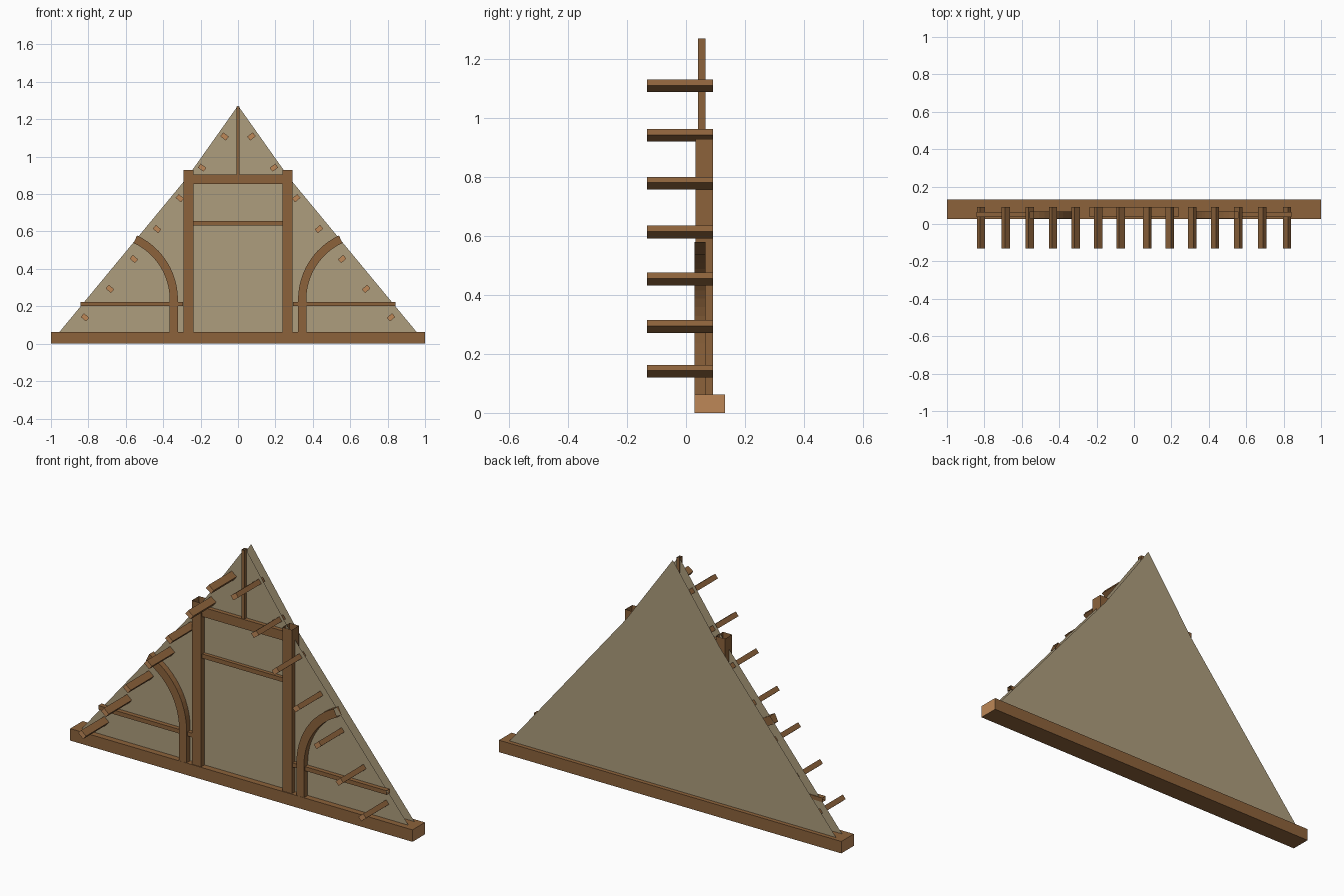
import bpy, bmesh, math

if "Cube" in bpy.data.objects:
    bpy.data.objects.remove(bpy.data.objects["Cube"])


def material(name, rgb):
    m = bpy.data.materials.new(name)
    m.diffuse_color = (*rgb, 1.0)
    m.use_nodes = True
    m.node_tree.nodes["Principled BSDF"].inputs["Base Color"].default_value = m.diffuse_color
    return m


WOOD = material("brown_timber", (0.265, 0.124, 0.044))
END = material("pale_end_grain", (0.51, 0.245, 0.096))
PLASTER = material("khaki_plaster", (0.42, 0.337, 0.205))


def prism(name, outline, y0, y1, mats=(WOOD,), end_axis=None, open_edges=()):
    """Extrude an x-z outline from y0 to y1; faces along end_axis get end grain,
    sides on the outline edges listed in open_edges are left open."""
    bm = bmesh.new()
    a = [bm.verts.new((x, y0, z)) for x, z in outline]
    bm.faces.new(a)
    if y1 > y0:
        b = [bm.verts.new((x, y1, z)) for x, z in outline]
        bm.faces.new(b[::-1])
        n = len(a)
        sides = [bm.faces.new((a[i], b[i], b[(i + 1) % n], a[(i + 1) % n]))
                 for i in range(n)]
        bmesh.ops.recalc_face_normals(bm, faces=bm.faces[:])
        bmesh.ops.delete(bm, geom=[sides[i] for i in open_edges], context="FACES_ONLY")
    bm.normal_update()
    if end_axis is not None:
        for f in bm.faces:
            f.material_index = int(abs(f.normal[end_axis]) > 0.9)
    me = bpy.data.meshes.new(name)
    bm.to_mesh(me)
    bm.free()
    for m in mats:
        me.materials.append(m)
    ob = bpy.data.objects.new(name, me)
    bpy.context.collection.objects.link(ob)
    return ob


def beam(name, x0, x1, y0, y1, z0, z1, **kw):
    return prism(name, [(x0, z0), (x1, z0), (x1, z1), (x0, z1)], y0, y1, **kw)


UPRIGHT, LEVEL = (0, 2), (1, 3)  # open ends of hollow posts and rails

# Sill with pale cut ends
beam("sill_beam", -1, 1, 0.028, 0.132, 0, 0.063, mats=(WOOD, END), end_axis=0)

# Gable infill: two thin sheets with a slight change of roof pitch
GABLE = [(-0.957, 0.06), (0.957, 0.06), (0.275, 0.885), (0, 1.273), (-0.275, 0.885)]
prism("gable_panel_front", GABLE, 0.06, 0.06, mats=(PLASTER,))
prism("gable_panel_back", GABLE, 0.11, 0.11, mats=(PLASTER,))

# Central frame
beam("collar_beam", -0.238, 0.238, 0.038, 0.09, 0.855, 0.905, open_edges=LEVEL)
beam("middle_rail", -0.238, 0.238, 0.041, 0.068, 0.633, 0.656, open_edges=LEVEL)
beam("king_post", -0.008, 0.008, 0.041, 0.066, 0.905, 1.269, open_edges=UPRIGHT)

# Brace outline: straight leg, then an arc leaning outwards
CX, CZ, R_OUT, R_IN, SWEEP, STEPS = 0.70, 0.235, 0.379, 0.335, 65, 12


def arc(r):
    angles = [math.radians(SWEEP * i / STEPS) for i in range(STEPS + 1)]
    return [(CX - r * math.cos(a), CZ + r * math.sin(a)) for a in angles]


outer = [(CX - R_OUT, 0.06)] + arc(R_OUT)
inner = arc(R_IN)[::-1] + [(CX - R_IN, 0.06)]
brace = outer + inner
BRACE_ENDS = (len(outer) - 1, len(brace) - 1)

# Purlin centres down the slope
PURLINS = [(0.072, 1.108), (0.192, 0.941), (0.311, 0.778), (0.433, 0.613),
           (0.557, 0.453), (0.685, 0.293), (0.818, 0.141)]

for side, s in (("left", -1), ("right", 1)):
    beam(f"post_{side}", *sorted((s * 0.238, s * 0.292)), 0.032, 0.091, 0.06, 0.928,
         open_edges=UPRIGHT)
    beam(f"low_rail_{side}", *sorted((s * 0.293, s * 0.842)), 0.037, 0.064,
         0.202, 0.224, open_edges=LEVEL)
    prism(f"curved_brace_{side}", [(s * x, z) for x, z in brace], 0.029, 0.066,
          open_edges=BRACE_ENDS)
    # Projecting purlins, deep side square to the roof, pale ends
    for i, (x, z) in enumerate(PURLINS):
        a = math.radians(40 if i > 1 else 37)
        n, t = (math.cos(a), math.sin(a)), (-math.sin(a), math.cos(a))
        pts = [(s * (x + u * 0.0185 * n[0] + v * 0.013 * t[0]),
                z + u * 0.0185 * n[1] + v * 0.013 * t[1])
               for u, v in ((-1, -1), (1, -1), (1, 1), (-1, 1))]
        prism(f"purlin_{side}_{i + 1}", pts, -0.132, 0.091, mats=(WOOD, END), end_axis=1)
